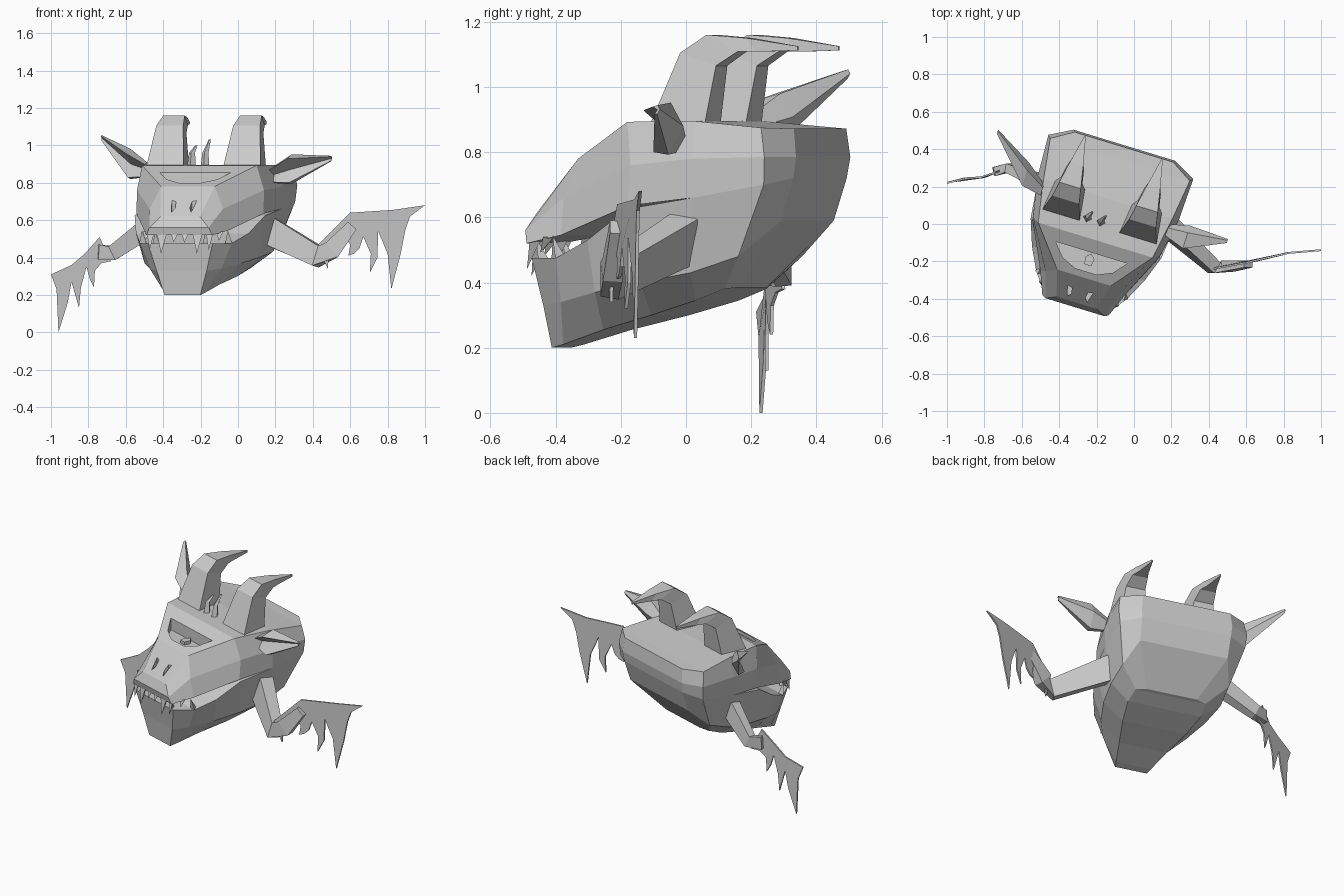
import bpy, bmesh
from math import radians, cos, sin, pi
from mathutils import Matrix, Vector

if "Cube" in bpy.data.objects:
    bpy.data.objects.remove(bpy.data.objects["Cube"])

# head parts are built symmetric, then turned into place; arms use world coordinates
TURN = Matrix.Translation((-0.18, 0, 0)) @ Matrix.Rotation(radians(-17), 4, 'Z')
WORLD = Matrix.Identity(4)


def make(name, verts, faces, mat=TURN):
    me = bpy.data.meshes.new(name)
    me.from_pydata([mat @ Vector(v) for v in verts], [], faces)
    bm = bmesh.new()
    bm.from_mesh(me)
    bmesh.ops.recalc_face_normals(bm, faces=bm.faces)
    bm.to_mesh(me)
    bm.free()
    ob = bpy.data.objects.new(name, me)
    bpy.context.collection.objects.link(ob)
    return ob


def skin(name, rings, mat=TURN):
    """Join closed rings of equal size and cap both ends."""
    n = len(rings[0])
    verts = [p for r in rings for p in r]
    faces = [(i*n + j, i*n + (j+1) % n, (i+1)*n + (j+1) % n, (i+1)*n + j)
             for i in range(len(rings)-1) for j in range(n)]
    faces += [tuple(range(n)), tuple(range(len(verts)-n, len(verts)))]
    return make(name, verts, faces, mat)


def shell(name, stations):
    """Loft right-half stations together with their mirror image, ends closed by strips."""
    k, s = len(stations[0]), len(stations)
    rings = [st + [(-u, v, z) for u, v, z in reversed(st)] for st in stations]
    n = 2*k
    verts = [p for r in rings for p in r]
    faces = [(i*n + j, i*n + (j+1) % n, (i+1)*n + (j+1) % n, (i+1)*n + j)
             for i in range(s-1) for j in range(n)]
    for b in (0, (s-1)*n):
        faces += [(b+j, b+j+1, b+n-2-j, b+n-1-j) for j in range(k-1)]
    return make(name, verts, faces)


def prism(name, outline, z0, z1):
    return skin(name, [[(u, v, z) for u, v in outline] for z in (z0, z1)])


# lower jaw and belly
shell("lower_jaw", [
    [(.10, -.40, .20), (.14, -.415, .33), (.18, -.44, .475)],
    [(.11, -.36, .21), (.20, -.34, .34), (.255, -.34, .475)],
    [(.15, -.22, .255), (.27, -.21, .37), (.315, -.22, .53)],
    [(.20, -.05, .30), (.32, -.05, .40), (.365, -.08, .625)],
    [(.23, .10, .345), (.345, .12, .43), (.39, .14, .66)],
    [(.22, .19, .38), (.335, .27, .48), (.395, .37, .70)],
    [(.16, .21, .385), (.275, .39, .59), (.28, .43, .72)]])

# upper head
head = shell("upper_head", [
    [(.185, -.455, .52), (.165, -.465, .56), (.11, -.44, .62)],
    [(.235, -.33, .545), (.205, -.33, .66), (.15, -.30, .78)],
    [(.355, -.08, .635), (.355, -.07, .76), (.32, -.09, .893)],
    [(.39, .14, .66), (.395, .14, .78), (.36, .14, .895)],
    [(.395, .37, .70), (.405, .375, .785), (.39, .36, .875)],
    [(.28, .43, .72), (.285, .44, .785), (.275, .43, .872)]])


def carve(target, cutter):
    mod = target.modifiers.new("cut", 'BOOLEAN')
    mod.object, mod.operation, mod.solver = cutter, 'DIFFERENCE', 'EXACT'
    dg = bpy.context.evaluated_depsgraph_get()
    me = bpy.data.meshes.new_from_object(target.evaluated_get(dg))
    target.modifiers.clear()
    target.data = me
    bpy.data.objects.remove(cutter)


# eye socket and nostrils
carve(head, prism("eye_cut", [(-.20, -.16), (-.14, -.23), (-.06, -.265), (.06, -.265),
                              (.14, -.23), (.20, -.16)], .78, 1))
for s in (-1, 1):
    carve(head, prism("nostril_cut", [(s*.045, -.37), (s*.07, -.365), (s*.055, -.42), (s*.04, -.40)],
                      .62, .9))
prism("pupil", [(-.025, -.19), (0, -.165), (.025, -.19), (.02, -.23), (-.02, -.23)], .77, .80)

# horns: front edge, back edge, half width
profile = [(-.02, .88, .15, .88, .105), (.07, 1.105, .18, 1.065, .075),
           (.15, 1.16, .245, 1.108, .06), (.27, 1.15, .30, 1.108, .037),
           (.425, 1.125, .425, 1.112, .004)]
for s, side in ((-1, "left"), (1, "right")):
    skin(side + "_horn", [[(s*.215 - w, fv, fz), (s*.215 + w, fv, fz),
                           (s*.215 + .8*w, bv, bz), (s*.215 - .8*w, bv, bz)]
                          for fv, fz, bv, bz, w in profile])


# cupped ears, hollow towards the front
def ear(name, base, mid, tip):
    def ring(c, h):
        return [(c[0], c[1] + dv*h, c[2] + dz*h) for dv, dz in
                ((-.7, .7), (.4, 1), (.9, .1), (.3, -1), (-.3, -.9), (.35, 0))]
    skin(name, [ring(base, .04), ring(mid, .08), ring(tip, .014)])


ear("right_ear", (.35, .07, .84), (.46, .06, .872), (.676, .11, .93))
ear("left_ear", (-.35, .08, .87), (-.46, .13, .90), (-.67, .31, 1.04))

# small crest spikes between the horns
for u, h in ((-.075, 1.0), (.0, 1.03)):
    skin("crest_spike", [[(c + r*cos(a*pi/2), v + r*sin(a*pi/2), z) for a in range(4)]
                         for c, v, z, r in ((u, .01, .88, .025), (u, .02, .96, .017),
                                            (u + .015, .05, h, .006))])


# teeth along the lips
def tooth(u, v, z, length, r=.02):
    make("tooth", [(u-r, v, z), (u+r, v, z), (u, v+r*1.4, z), (u, v-.015, z-length)],
         [(0, 1, 2), (0, 1, 3), (1, 2, 3), (2, 0, 3)])


for s in (-1, 1):
    for u, v, z, length, r in ((.03, -.45, .53, .05, .02), (.10, -.45, .53, .11, .028),
                               (.165, -.445, .53, .09, .02), (.205, -.39, .54, .05, .02)):
        tooth(s*u, v, z, length, r)
    for u, v, z in ((.14, -.425, .47), (.24, -.34, .475)):
        tooth(s*u, v, z, -.07)


# arms: square limbs along a path
def limb(name, path):
    rings = []
    for i, (p, r) in enumerate(path):
        a, b = Vector(path[max(i-1, 0)][0]), Vector(path[min(i+1, len(path)-1)][0])
        d = (b - a).normalized()
        side = d.cross(Vector((0, 1, 0))).normalized()
        up = d.cross(side)
        rings.append([Vector(p) + side*r*x + up*r*y*.6
                      for x, y in ((1, 1), (-1, 1), (-1, -1), (1, -1))])
    skin(name, rings, WORLD)


limb("right_arm", [((.17, .0, .54), .075), ((.43, -.235, .405), .055), ((.50, -.225, .44), .05),
                   ((.61, -.215, .57), .03)])
limb("left_arm", [((-.48, .22, .56), .055), ((-.67, .30, .425), .04), ((-.75, .28, .43), .04)])


# webbed hands: thin outline in x, z with y bent along the arm
def hand(name, outline, bend):
    def at(x, z, t):
        for (xa, ya), (xb, yb) in zip(bend, bend[1:]):
            if abs(x) <= abs(xb) or xb == bend[-1][0]:
                return (x, ya + (yb - ya)*(x - xa)/(xb - xa) + t, z)
    skin(name, [[at(x, z, t) for x, z in outline] for t in (-.005, .005)], WORLD)


hand("right_hand", [(.42, .46), (.60, .64), (.83, .655), (1.0, .68), (.92, .62), (.895, .55),
                    (.87, .42), (.82, .23), (.80, .42), (.775, .48), (.75, .54), (.745, .40),
                    (.705, .32), (.71, .42), (.67, .51), (.65, .45), (.62, .42), (.59, .41),
                    (.60, .47), (.57, .51), (.49, .46), (.48, .34)],
     [(.42, -.24), (.66, -.195), (.82, -.155), (1.0, -.14)])
hand("left_hand", [(-.68, .38), (-.74, .51), (-.82, .42), (-.89, .36), (-1.0, .31), (-.97, .23),
                   (-.96, 0), (-.91, .16), (-.89, .27), (-.87, .20), (-.85, .13), (-.84, .24),
                   (-.81, .35), (-.79, .28), (-.77, .24), (-.765, .33), (-.73, .37)],
     [(-.68, .30), (-.80, .25), (-.9, .245), (-1.0, .22)])
